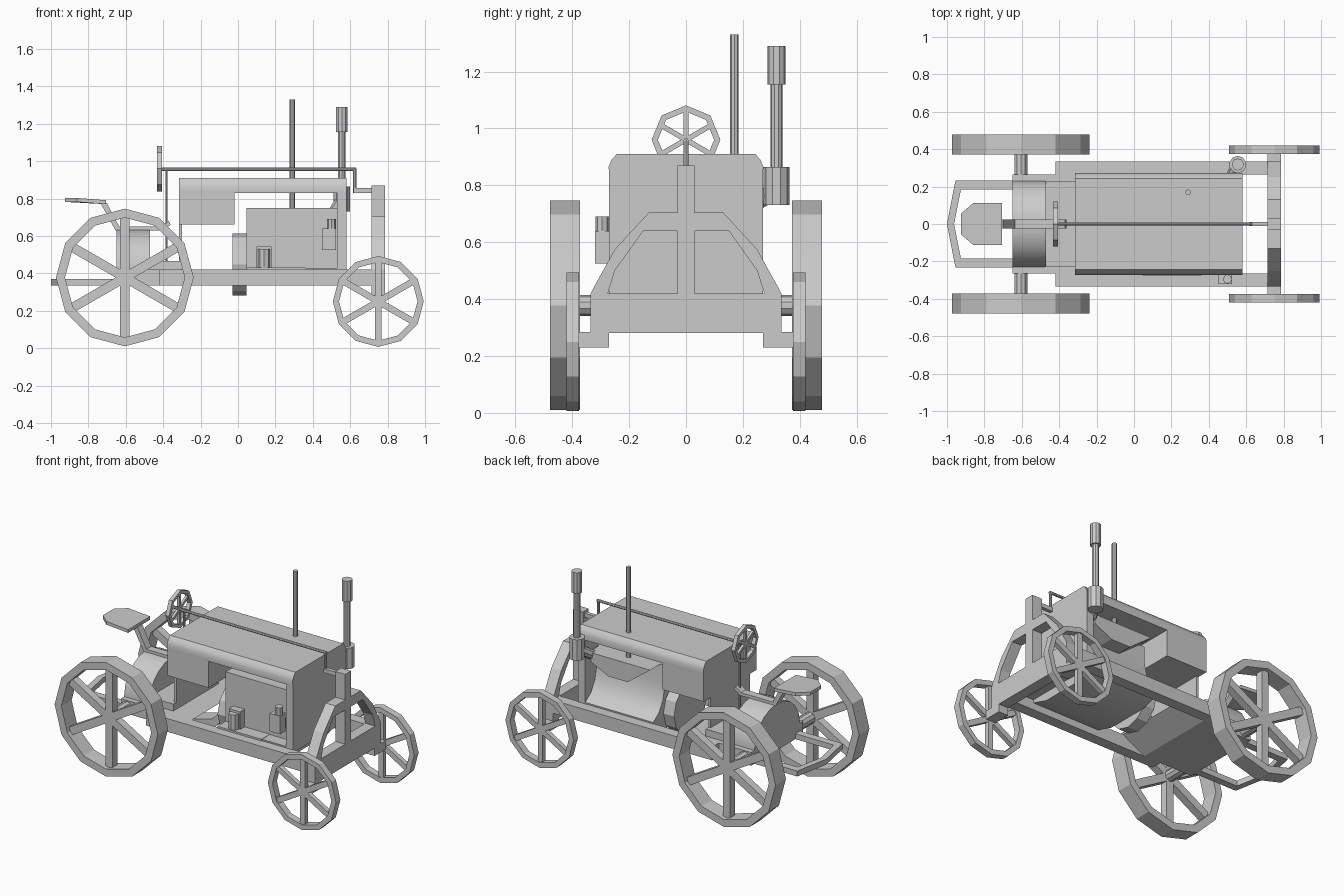
import bpy, bmesh, math
from mathutils import Vector, Matrix

if "Cube" in bpy.data.objects:
    bpy.data.objects.remove(bpy.data.objects["Cube"])


def finish(name, bm, smooth=None):
    bmesh.ops.recalc_face_normals(bm, faces=bm.faces)
    me = bpy.data.meshes.new(name)
    bm.to_mesh(me)
    bm.free()
    ob = bpy.data.objects.new(name, me)
    bpy.context.collection.objects.link(ob)
    if smooth:
        bpy.ops.object.select_all(action='DESELECT')
        ob.select_set(True)
        bpy.context.view_layer.objects.active = ob
        bpy.ops.object.shade_smooth_by_angle(angle=math.radians(smooth))
    return ob


def prism(name, pts, a, b, axis, smooth=None):
    """Extrude a 2D outline from a to b: axis x takes (y,z), y takes (x,z), z takes (x,y)."""
    put = {'x': lambda p, t: (t, p[0], p[1]),
           'y': lambda p, t: (p[0], t, p[1]),
           'z': lambda p, t: (p[0], p[1], t)}[axis]
    bm = bmesh.new()
    lo = [bm.verts.new(put(p, a)) for p in pts]
    hi = [bm.verts.new(put(p, b)) for p in pts]
    bm.faces.new(lo)
    bm.faces.new(hi)
    n = len(pts)
    for i in range(n):
        j = (i + 1) % n
        bm.faces.new((lo[i], lo[j], hi[j], hi[i]))
    return finish(name, bm, smooth)


def box(name, x, y, z):
    return prism(name, [(x[0], y[0]), (x[1], y[0]), (x[1], y[1]), (x[0], y[1])], z[0], z[1], 'z')


def rod(name, p, q, r, sides=8):
    p, q = Vector(p), Vector(q)
    d = q - p
    bm = bmesh.new()
    m = Matrix.Translation((p + q) / 2) @ d.to_track_quat('Z', 'Y').to_matrix().to_4x4()
    bmesh.ops.create_cone(bm, cap_ends=True, segments=sides, radius1=r, radius2=r,
                          depth=d.length, matrix=m)
    return finish(name, bm)


def wheel(name, centre, r, rim, width, sides, spoke_w, spoke_d, axis='y', spokes=6):
    """Faceted rim with radial spokes, a vertex at the top."""
    turn = Matrix.Rotation(math.pi / 2, 4, 'Z') if axis == 'x' else Matrix.Identity(4)
    bm = bmesh.new()
    rings = []
    for i in range(sides):
        a = math.pi / 2 + 2 * math.pi * i / sides
        rings.append([bm.verts.new((rr * math.cos(a), y, rr * math.sin(a))) for rr, y in
                      ((r, -width / 2), (r, width / 2), (r - rim, width / 2), (r - rim, -width / 2))])
    for i in range(sides):
        u, v = rings[i], rings[(i + 1) % sides]
        for k in range(4):
            bm.faces.new((u[k], v[k], v[(k + 1) % 4], u[(k + 1) % 4]))
    length = 2 * (r - rim * 0.7)
    for i in range(spokes // 2):
        m = Matrix.Rotation(2 * math.pi * i / spokes, 4, 'Y') @ Matrix.Diagonal((spoke_w, spoke_d, length, 1))
        bmesh.ops.create_cube(bm, size=1, matrix=m)
    bmesh.ops.transform(bm, matrix=Matrix.Translation(centre) @ turn, verts=bm.verts)
    return finish(name, bm)


def mirrored(half):
    return half + [(-y, z) for y, z in reversed(half)]


# wheels, side rails and stub axles on both sides
for s, side in ((-1, 'right'), (1, 'left')):
    wheel('rear_wheel_' + side, (-0.605, s * 0.425, 0.378), 0.368, 0.048, 0.105, 12, 0.05, 0.05)
    wheel('front_wheel_' + side, (0.75, s * 0.398, 0.25), 0.243, 0.033, 0.045, 12, 0.035, 0.03)
    box('frame_rail_' + side, (-0.42, 0.75), sorted((s * 0.265, s * 0.335)), (0.335, 0.42))
    box('front_stub_' + side, (0.715, 0.785), sorted((s * 0.27, s * 0.385)), (0.23, 0.285))
    # arched brace over the front axle
    prism('front_arch_' + side, [(s * y, z) for y, z in (
        (0.335, 0.42), (0.325, 0.44), (0.25, 0.575), (0.13, 0.705), (0.02, 0.705),
        (0.02, 0.64), (0.15, 0.64), (0.25, 0.5), (0.275, 0.42))], 0.715, 0.785, 'x')
rod('rear_axle', (-0.605, -0.43, 0.378), (-0.605, 0.43, 0.378), 0.037, 10)
box('front_axle', (0.715, 0.785), (-0.335, 0.335), (0.28, 0.42))
box('steering_post', (0.715, 0.785), (-0.03, 0.03), (0.42, 0.87))

# hood, fuel tank and radiator
shoulder = [(0.27, 0.83), (0.272, 0.865), (0.262, 0.89), (0.243, 0.91)]
prism('hood', mirrored(shoulder), -0.315, 0.58, 'x', 40)
box('fuel_tank', (-0.315, -0.02), (-0.27, 0.27), (0.66, 0.832))
box('radiator', (0.53, 0.58), (-0.27, 0.27), (0.4, 0.832))

# engine block with a flared left side and round sump
prism('engine_block', [(-0.19, 0.75), (-0.19, 0.43), (-0.27, 0.43), (-0.265, 0.38), (-0.15, 0.345),
                       (0.15, 0.345), (0.265, 0.38), (0.27, 0.43), (0.21, 0.47), (0.17, 0.54),
                       (0.15, 0.63), (0.145, 0.75)], 0.045, 0.53, 'x', 40)
prism('manifold', [(0.08, 0.75), (0.52, 0.75), (0.5, 0.69), (0.38, 0.63), (0.24, 0.63)],
      0.13, 0.25, 'y')
rod('flywheel', (-0.03, 0, 0.448), (0.045, 0, 0.448), 0.165, 12)

# small fittings on the right side of the engine
box('pump_bracket', (0.1, 0.18), (-0.235, -0.19), (0.42, 0.545))
rod('oil_filter', (0.14, -0.24, 0.42), (0.14, -0.24, 0.53), 0.032)
box('engine_ledge', (0.045, 0.36), (-0.275, -0.19), (0.415, 0.432))
box('magneto', (0.45, 0.525), (-0.32, -0.265), (0.525, 0.64))
rod('magneto_cap', (0.5, -0.295, 0.64), (0.5, -0.295, 0.69), 0.024)
box('magneto_arm', (0.46, 0.515), (-0.28, -0.18), (0.54, 0.6))

# exhaust stack and intake pipe
for name, r, z0, z1 in (('exhaust_base', 0.046, 0.73, 0.865), ('exhaust_pipe', 0.021, 0.86, 1.16),
                        ('exhaust_cap', 0.032, 1.155, 1.29)):
    rod(name, (0.555, 0.318, z0), (0.555, 0.318, z1), r, 10)
rod('exhaust_elbow', (0.5, 0.2, 0.71), (0.545, 0.31, 0.78), 0.03)
rod('intake_pipe', (0.29, 0.17, 0.68), (0.29, 0.17, 1.33), 0.015)

# transmission: tapered belly, footplate and rounded rear housing
prism('belly_pan', [(-0.65, 0.335), (-0.3, 0.335), (-0.14, 0.42), (-0.65, 0.42)], -0.265, 0.265, 'y')
box('footplate', (-0.475, -0.3), (-0.23, 0.23), (0.415, 0.465))
dome = [(0.23 * math.cos(a), 0.43 + 0.205 * math.sin(a))
        for a in (math.pi * i / 10 for i in range(11))]
prism('rear_housing', [(0.23, 0.335)] + dome + [(-0.23, 0.335)], -0.65, -0.47, 'x', 40)
box('tank_support', (-0.315, -0.3), (-0.2, 0.2), (0.42, 0.67))

# drawbar loop behind the rear axle
prism('drawbar', [(-0.6, 0.232), (-0.955, 0.232), (-1.0, 0), (-0.955, -0.232), (-0.6, -0.232),
                  (-0.6, -0.185), (-0.925, -0.185), (-0.962, 0), (-0.925, 0.185), (-0.6, 0.185)],
      0.335, 0.37, 'z')

# seat pan, tilted slightly, and its bent spring
seat = prism('seat', [(-0.705, -0.112), (-0.705, 0.112), (-0.86, 0.112), (-0.925, 0.055),
                      (-0.925, -0.055), (-0.86, -0.112)], 0.782, 0.803, 'z')
for v in seat.data.vertices:
    if v.co.x > -0.8:
        v.co.z -= 0.012
prism('seat_spring', [(-0.735, 0.775), (-0.7, 0.775), (-0.635, 0.65), (-0.41, 0.65), (-0.37, 0.68),
                      (-0.36, 0.66), (-0.4, 0.63), (-0.655, 0.63)], -0.025, 0.025, 'y')

# steering wheel, long shaft and linkage down to the post
wheel('steering_wheel', (-0.42, 0, 0.96), 0.121, 0.022, 0.025, 8, 0.018, 0.016, 'x')
rod('steering_shaft', (-0.43, 0, 0.957), (0.632, 0, 0.957), 0.009)
rod('steering_drop', (0.625, 0, 0.96), (0.625, 0, 0.83), 0.009)
box('steering_link', (0.617, 0.72), (-0.012, 0.012), (0.83, 0.856))
rod('shaft_support', (-0.383, 0, 0.957), (-0.383, 0, 0.46), 0.006, 6)
